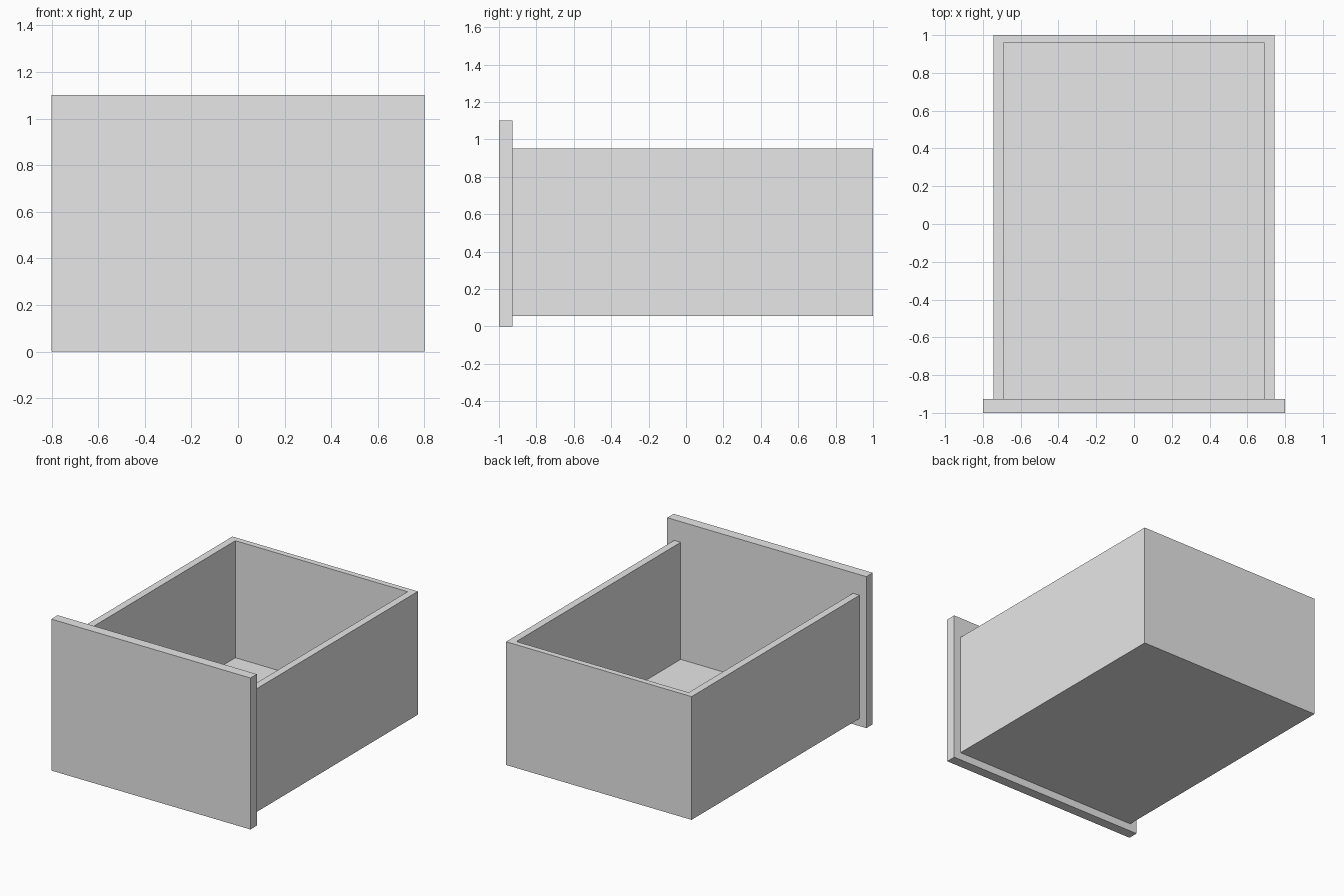
import bpy

cube = bpy.data.objects.get("Cube")
if cube:
    bpy.data.objects.remove(cube, do_unlink=True)

# Single plain grey
GREY = (0.8, 0.8, 0.8, 1)
grey = bpy.data.materials.new("light_grey")
grey.use_nodes = True
grey.diffuse_color = GREY
grey.node_tree.nodes["Principled BSDF"].inputs["Base Color"].default_value = GREY


def board(name, x, y, z):
    """Box filling the given (min, max) range on each axis."""
    spans = (x, y, z)
    bpy.ops.mesh.primitive_cube_add(size=1)
    obj = bpy.context.object
    obj.name = name
    obj.location = [(a + b) / 2 for a, b in spans]
    obj.scale = [b - a for a, b in spans]
    bpy.ops.object.transform_apply(location=True, rotation=False, scale=True)
    obj.data.materials.append(grey)
    return obj


HALF, INNER = 0.745, 0.692      # outer and inner half width of the tray
FRONT, BACK = -0.927, 1.0       # tray depth range
BACK_INNER = 0.958
BASE, FLOOR, RIM = 0.055, 0.10, 0.95

# Overhanging front panel
board("front_panel", (-0.8, 0.8), (-1, FRONT), (0, 1.1))

# Tray: floor, back and two sides, butted together
board("drawer_floor", (-INNER, INNER), (FRONT, BACK_INNER), (BASE, FLOOR))
board("back_wall", (-INNER, INNER), (BACK_INNER, BACK), (BASE, RIM))
for name, sign in (("left_wall", 1), ("right_wall", -1)):
    board(name, sorted((sign * INNER, sign * HALF)), (FRONT, BACK), (BASE, RIM))
